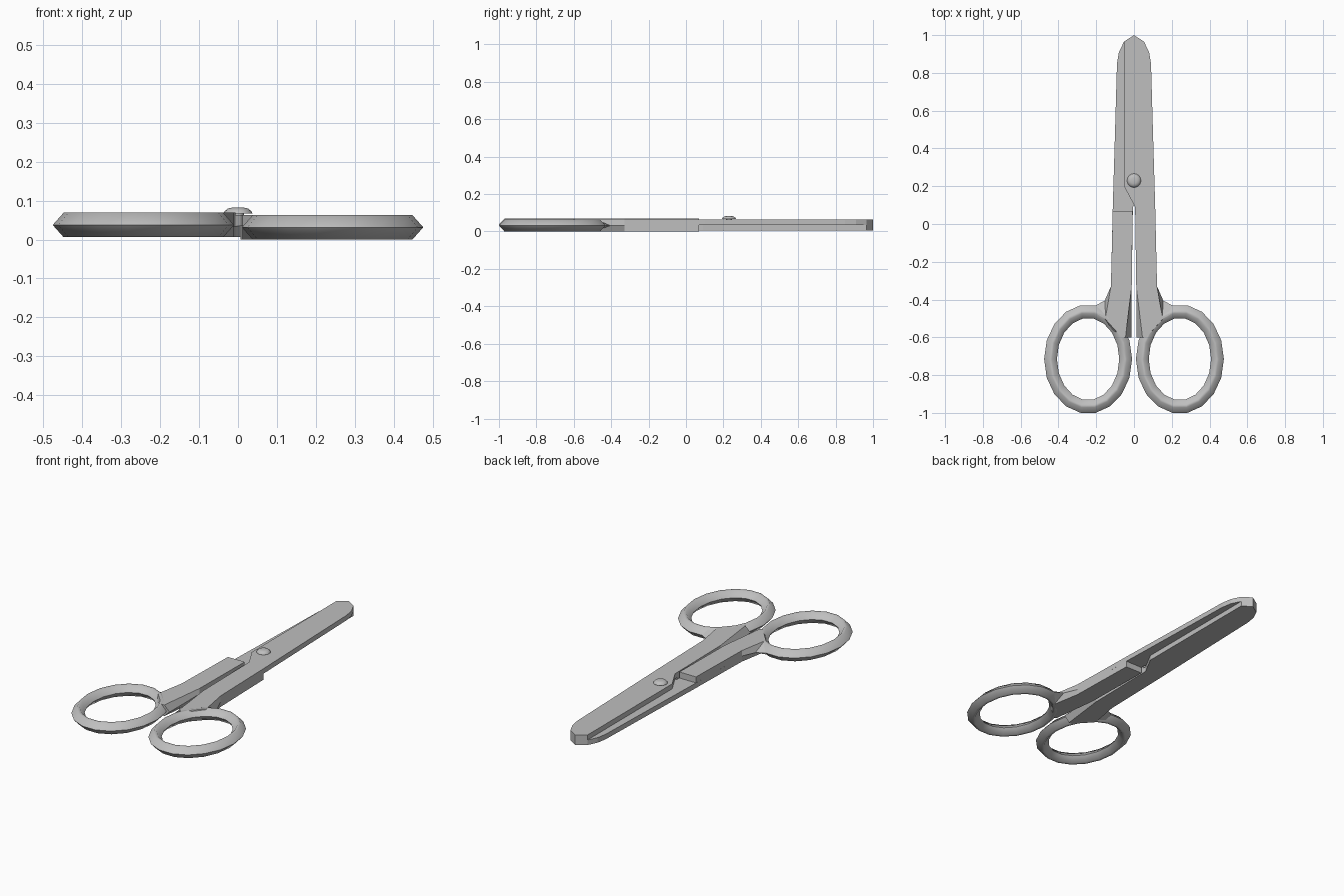
import bpy, bmesh, math

cube = bpy.data.objects.get("Cube")
if cube:
    bpy.data.objects.remove(cube, do_unlink=True)

steel = bpy.data.materials.new("grey steel")
steel.use_nodes = True
GREY = (0.52, 0.52, 0.52, 1)
steel.diffuse_color = GREY
steel.node_tree.nodes["Principled BSDF"].inputs["Base Color"].default_value = GREY

TOP = 0.063          # thickness of one half
MID = 0.0345         # plane where the two blades meet
HIGH = 0.069         # the halves are turned about y at half this height


def loft(name, loops, closed=False, smooth=None):
    """Skin a list of equal-length point loops; cap the ends unless closed."""
    bm = bmesh.new()
    rows = [[bm.verts.new(p) for p in loop] for loop in loops]
    n = len(rows[0])
    pairs = list(zip(rows, rows[1:])) + ([(rows[-1], rows[0])] if closed else [])
    for a, b in pairs:
        for i in range(n):
            j = (i + 1) % n
            bm.faces.new((a[i], a[j], b[j], b[i]))
    if not closed:
        bm.faces.new(rows[0][::-1])
        bm.faces.new(rows[-1])
    bmesh.ops.recalc_face_normals(bm, faces=bm.faces)
    mesh = bpy.data.meshes.new(name)
    bm.to_mesh(mesh)
    bm.free()
    mesh.materials.append(steel)
    obj = bpy.data.objects.new(name, mesh)
    bpy.context.collection.objects.link(obj)
    if smooth:
        bpy.ops.object.select_all(action='DESELECT')
        obj.select_set(True)
        bpy.context.view_layer.objects.active = obj
        bpy.ops.object.shade_smooth_by_angle(angle=math.radians(smooth))
    return obj


def flat(points, z):
    return [(x, y, z) for x, y in points]


def ellipse(rx, ry, z, sides=18):
    turns = [2 * math.pi * i / sides for i in range(sides)]
    return [(0.243 + rx * math.cos(t), -0.715 + ry * math.sin(t), z) for t in turns]


# Blade: half thickness, from the shank to the rounded tip
blade_outline = [(0.012, -0.33), (0.122, -0.33), (0.112, 0.1), (0.1, 0.5),
                 (0.09, 0.85), (0.08, 0.91), (0.053, 0.965), (0, 1),
                 (-0.053, 0.965), (-0.053, 0.2), (0.006, 0.09)]
blade = loft("left_blade", [flat(blade_outline, MID), flat(blade_outline, TOP)])

# Shank: fills the other half of the thickness behind the blade
shank_outline = [(0.012, -0.33), (0.122, -0.33), (0.1125, 0.07), (0.007, 0.07)]
shank = loft("left_shank", [flat(shank_outline, 0), flat(shank_outline, MID)])

# Neck: chamfered flare from the shank into the finger ring
neck_face = [(0.012, -0.33), (0.122, -0.33), (0.15, -0.49), (0.195, -0.478),
             (0.155, -0.5), (0.065, -0.6), (0.045, -0.6)]
neck_middle = [(0.012, -0.33), (0.122, -0.33), (0.155, -0.405), (0.2, -0.43),
               (0.16, -0.5), (0.09, -0.6), (0.012, -0.6)]
neck = loft("left_neck", [flat(neck_face, 0), flat(neck_middle, TOP / 2),
                          flat(neck_face, TOP)])

# Finger ring: oval with a six-sided section, pointed inside and outside
section = [(0, TOP / 2), (0.028, TOP), (0.042, TOP),
           (0.068, TOP / 2), (0.042, 0), (0.028, 0)]
ring = loft("left_finger_ring",
            [ellipse(0.233 - d, 0.289 - d * 1.05, z) for d, z in section],
            closed=True, smooth=60)

# Second half: the same parts turned over about the long axis
for part in (blade, shank, neck, ring):
    twin = bpy.data.objects.new(part.name.replace("left", "right"), part.data)
    twin.rotation_euler.y = math.pi
    twin.location.z = HIGH
    bpy.context.collection.objects.link(twin)

# Pivot screw: narrow pin under a low domed head
screw_profile = [(0.015, 0.04), (0.015, 0.067), (0.037, 0.067), (0.034, 0.073),
                 (0.027, 0.079), (0.016, 0.082)]
loft("pivot_screw",
     [[(r * math.cos(math.tau * i / 16), 0.23 + r * math.sin(math.tau * i / 16), z)
       for i in range(16)] for r, z in screw_profile], smooth=40)
